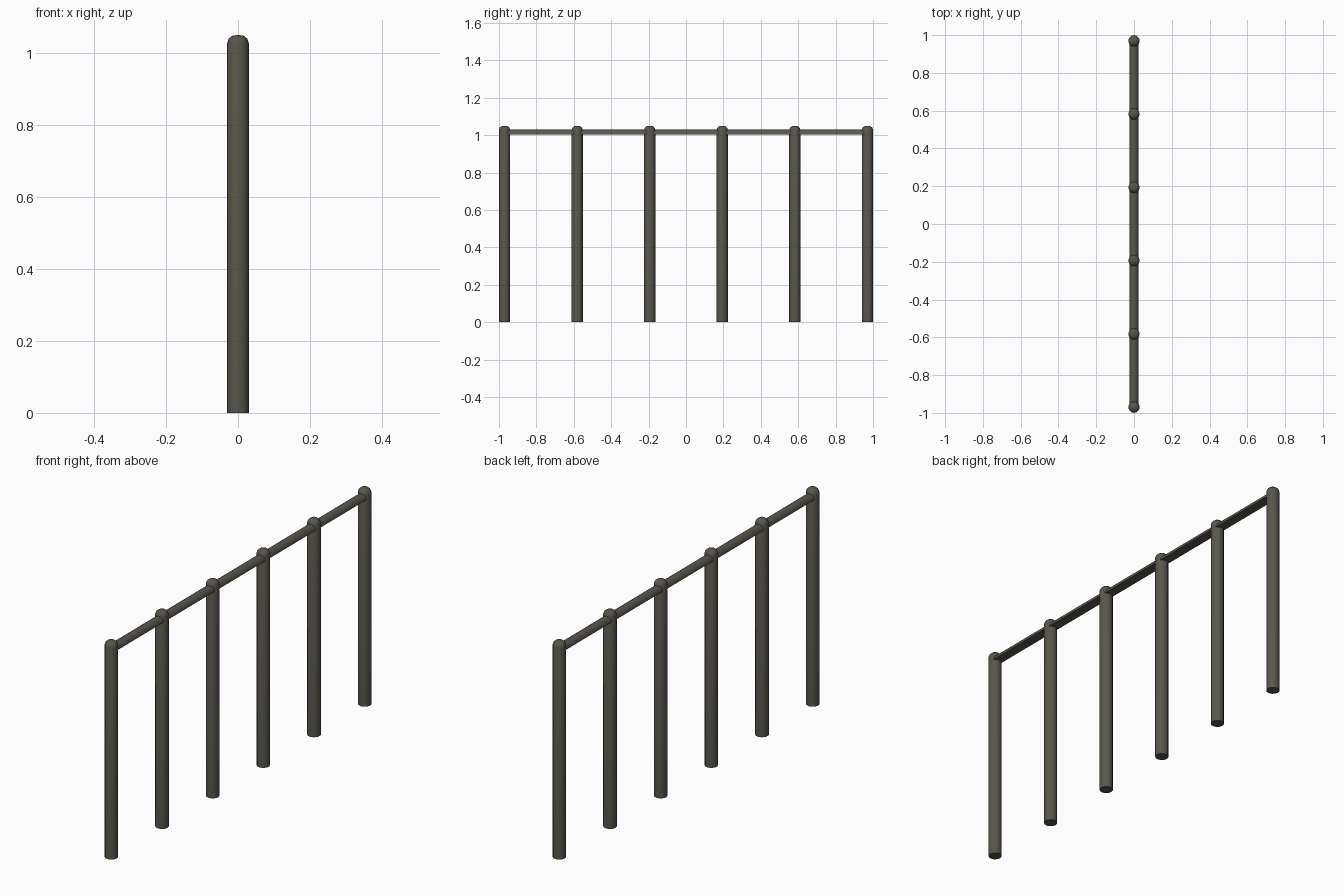
import bpy, bmesh, math

if "Cube" in bpy.data.objects:
    bpy.data.objects.remove(bpy.data.objects["Cube"])

mat = bpy.data.materials.new("dark olive grey metal")
mat.diffuse_color = (0.1, 0.093, 0.073, 1)
mat.use_nodes = True
mat.node_tree.nodes["Principled BSDF"].inputs["Base Color"].default_value = mat.diffuse_color

SIDES = 12
POST_Y = [-0.97 + 0.388 * i for i in range(6)]


def finish(name, bm, angle):
    bmesh.ops.recalc_face_normals(bm, faces=bm.faces)
    me = bpy.data.meshes.new(name)
    bm.to_mesh(me)
    bm.free()
    me.materials.append(mat)
    ob = bpy.data.objects.new(name, me)
    bpy.context.collection.objects.link(ob)
    bpy.ops.object.select_all(action='DESELECT')
    ob.select_set(True)
    bpy.context.view_layer.objects.active = ob
    bpy.ops.object.shade_smooth_by_angle(angle=math.radians(angle))
    return ob


def loft(bm, rings):
    """Skin a list of closed point loops and cap both ends."""
    loops = [[bm.verts.new(p) for p in ring] for ring in rings]
    n = len(loops[0])
    for a, b in zip(loops, loops[1:]):
        for i in range(n):
            j = (i + 1) % n
            bm.faces.new((a[i], a[j], b[j], b[i]))
    bm.faces.new(loops[0])
    bm.faces.new(loops[-1])


# Round posts with shallow domed caps
profile = [(0.03, 0.0), (0.03, 1.028), (0.026, 1.04), (0.016, 1.048), (0.005, 1.05)]
for k, y in enumerate(POST_Y):
    bm = bmesh.new()
    loft(bm, [[(r * math.cos(2 * math.pi * i / SIDES),
                y + r * math.sin(2 * math.pi * i / SIDES), z)
               for i in range(SIDES)] for r, z in profile])
    finish(f"post_{k + 1}", bm, 50)

# Half-round top rail, flat underneath, running through all the posts
section = [(0.024 * math.cos(math.pi * i / 8), 1.003 + 0.026 * math.sin(math.pi * i / 8))
           for i in range(9)]
bm = bmesh.new()
loft(bm, [[(x, y, z) for x, z in section] for y in (POST_Y[0], POST_Y[-1])])
finish("top_rail", bm, 40)
